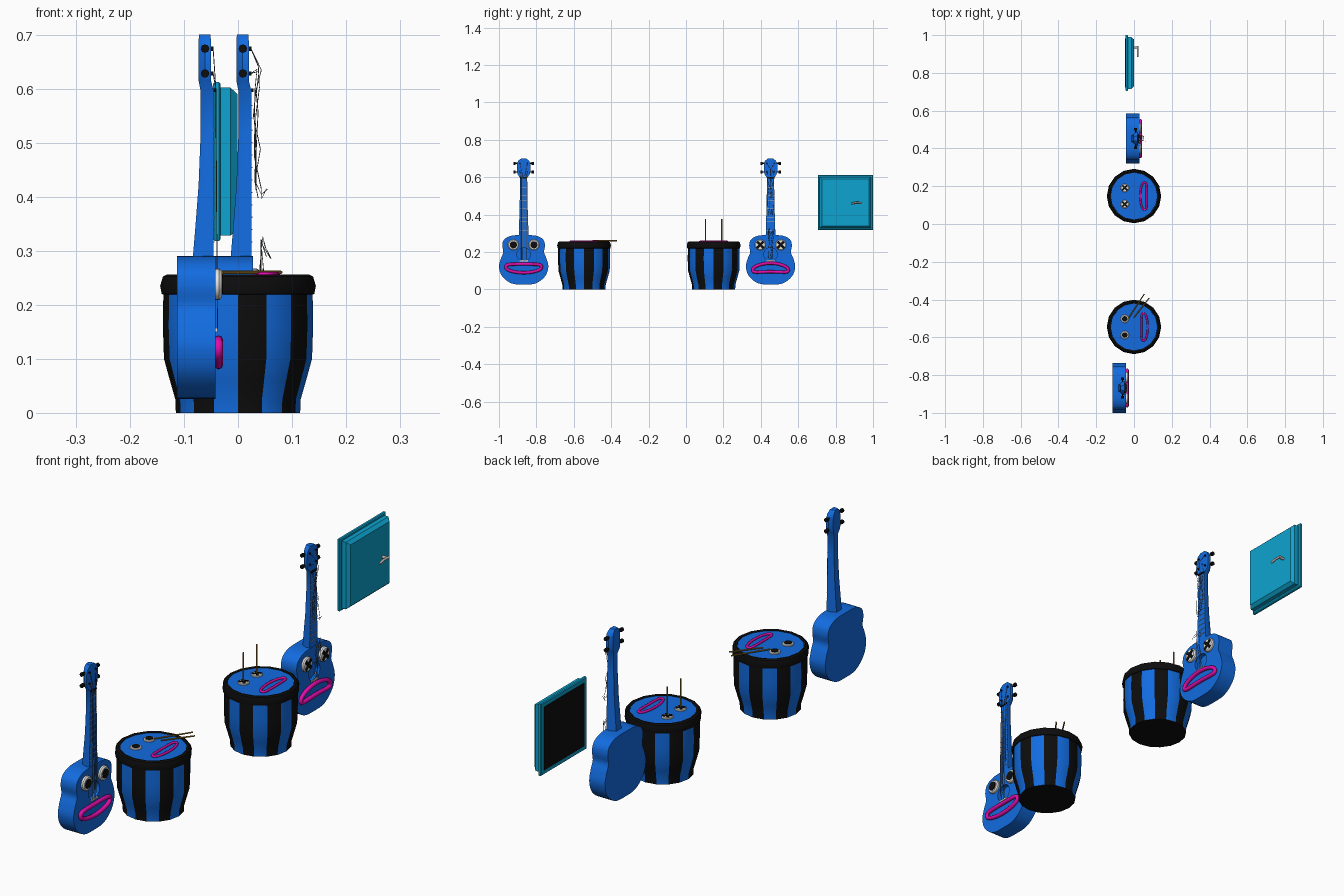
import bpy, bmesh, random
from math import sin, cos, pi, radians
from mathutils import Matrix, Vector

random.seed(4)
if "Cube" in bpy.data.objects:
    bpy.data.objects.remove(bpy.data.objects["Cube"])


def material(name, rgb):
    m = bpy.data.materials.new(name)
    m.use_nodes = True
    m.diffuse_color = (*rgb, 1)
    m.node_tree.nodes["Principled BSDF"].inputs["Base Color"].default_value = (*rgb, 1)
    return m


BLUE = material("blue", (0.006, 0.15, 0.75))
BLACK = material("black", (0.004, 0.004, 0.004))
WHITE = material("white", (0.8, 0.79, 0.76))
PINK = material("magenta", (0.75, 0.004, 0.4))
TEAL = material("teal", (0.004, 0.37, 0.63))
WOOD = material("stick wood", (0.3, 0.16, 0.02))
METAL = material("silver", (0.5, 0.47, 0.45))
STRING = material("string grey", (0.12, 0.12, 0.12))


def add_mesh(name, bm, mats, frame=None, smooth=True):
    bmesh.ops.recalc_face_normals(bm, faces=bm.faces)
    me = bpy.data.meshes.new(name)
    bm.to_mesh(me)
    bm.free()
    ob = bpy.data.objects.new(name, me)
    bpy.context.collection.objects.link(ob)
    for m in mats:
        me.materials.append(m)
    if frame:
        ob.matrix_world = frame
    if smooth:
        bpy.ops.object.select_all(action='DESELECT')
        ob.select_set(True)
        bpy.context.view_layer.objects.active = ob
        bpy.ops.object.shade_smooth_by_angle(angle=radians(35))
    return ob


def loft(name, rings, mats, frame=None, smooth=True, caps=True):
    """Skin equal-length rings of points, closing both ends."""
    bm = bmesh.new()
    loops = [[bm.verts.new(p) for p in r] for r in rings]
    n = len(loops[0])
    for a, b in zip(loops, loops[1:]):
        for i in range(n):
            j = (i + 1) % n
            bm.faces.new((a[i], a[j], b[j], b[i]))
    if caps:
        bm.faces.new(loops[0])
        bm.faces.new(loops[-1])
    return add_mesh(name, bm, mats, frame, smooth)


def circle(r, z, n, cx=0, cy=0):
    return [(cx + r * cos(2 * pi * i / n), cy + r * sin(2 * pi * i / n), z) for i in range(n)]


def box(name, lo, hi, mat, frame=None):
    rings = [[(lo[0], lo[1], z), (hi[0], lo[1], z), (hi[0], hi[1], z), (lo[0], hi[1], z)]
             for z in (lo[2], hi[2])]
    return loft(name, rings, [mat], frame, False)


def tube(name, points, radius, mat, frame=None, cyclic=False, res=2):
    cu = bpy.data.curves.new(name, 'CURVE')
    cu.dimensions = '3D'
    cu.bevel_depth, cu.bevel_resolution, cu.use_fill_caps = radius, res, True
    sp = cu.splines.new('POLY')
    sp.points.add(len(points) - 1)
    for p, co in zip(sp.points, points):
        p.co = (*co, 1)
    sp.use_cyclic_u = cyclic
    cu.materials.append(mat)
    ob = bpy.data.objects.new(name, cu)
    bpy.context.collection.objects.link(ob)
    if frame:
        ob.matrix_world = frame
    return ob


def face_frame(origin, up, out):
    """Local x runs along world y, local y is the face's up, local z points out."""
    m = Matrix((Vector((0, 1, 0)), Vector(up), Vector(out))).transposed().to_4x4()
    m.translation = origin
    return m


def eye(name, frame, a, b, r, depth, crossed):
    loft(name + "_white", [circle(r, -0.002, 24, a, b), circle(r, depth * 0.6, 24, a, b),
                           circle(r * 0.86, depth, 24, a, b)], [WHITE], frame)
    if crossed:
        for k, turn in enumerate((45, -45)):
            f = frame @ Matrix.Translation((a, b, depth)) @ Matrix.Rotation(radians(turn), 4, 'Z')
            box(f"{name}_cross_{k}", (-r * 0.85, -r * 0.22, -0.001),
                (r * 0.85, r * 0.22, 0.002 + k * 0.0004), BLACK, f)
    else:
        loft(name + "_pupil", [circle(r * 0.66, 0, 20, a, b), circle(r * 0.66, depth + 0.002, 20, a, b)],
             [BLACK], frame)


def mouth(name, frame, b, half, height, bend, r):
    pts = []
    for i in range(40):
        t = 2 * pi * i / 40
        x = cos(t)
        y = abs(sin(t)) ** 0.7 * (1 if sin(t) > 0 else -1)
        pts.append((half * x, b + height * y + bend * (x * x - 0.5), r * 0.7))
    tube(name, pts, r, PINK, frame, True)


def smooth_loop(pts, steps=4):
    """Closed Catmull-Rom curve through a few points."""
    out, n = [], len(pts)
    for i in range(n):
        p0, p1, p2, p3 = (Vector(pts[(i + k) % n]) for k in (-1, 0, 1, 2))
        for s in range(steps):
            t = s / steps
            out.append(0.5 * (2 * p1 + (p2 - p0) * t + (2 * p0 - 5 * p1 + 4 * p2 - p3) * t * t
                              + (3 * p1 - p0 - 3 * p2 + p3) * t ** 3))
    return out


HALF_BODY = [(0.065, 0.032), (0.115, 0.07), (0.132, 0.12), (0.122, 0.165), (0.109, 0.198),
             (0.114, 0.235), (0.104, 0.267), (0.065, 0.287)]
OUTLINE = smooth_loop([(0, 0.026)] + HALF_BODY + [(0, 0.29)] + [(-a, b) for a, b in reversed(HALF_BODY)])
# Neck and head sections: height, back, front, half width
NECK = [(0.27, -0.043, -0.003, 0.026), (0.33, -0.038, -0.003, 0.025), (0.42, -0.031, -0.003, 0.022),
        (0.52, -0.027, -0.003, 0.02), (0.595, -0.027, -0.003, 0.019), (0.615, -0.031, -0.008, 0.032),
        (0.63, -0.031, -0.008, 0.036), (0.67, -0.031, -0.008, 0.036), (0.688, -0.031, -0.008, 0.029),
        (0.7, -0.03, -0.009, 0.013)]


def guitar(tag, x, y, broken):
    f = face_frame((x, y, 0), (0, 0, 1), (1, 0, 0))
    body = loft(tag + "_body", [[(p.x, p.y, c) for p in OUTLINE] for c in (-0.071, 0)], [BLUE], f)
    # Sound hole
    cutter = loft(tag + "_hole_cutter", [circle(0.036, c, 28, 0, 0.187) for c in (-0.02, 0.02)], [BLUE], f)
    cutter.hide_render = True
    cutter.hide_viewport = True
    cut = body.modifiers.new("sound_hole", 'BOOLEAN')
    cut.operation, cut.object, cut.solver = 'DIFFERENCE', cutter, 'EXACT'
    # Neck, frets, nut and bridge
    loft(tag + "_neck", [[(-w, z, fr), (w, z, fr), (w, z, (fr + bk) / 2), (w * 0.65, z, bk),
                          (-w * 0.65, z, bk), (-w, z, (fr + bk) / 2)] for z, bk, fr, w in NECK], [BLUE], f)
    for i in range(12):
        z = 0.315 + 0.023 * i
        w = 0.024 - 0.00045 * i
        box(f"{tag}_fret_{i}", (-w, z, -0.004), (w, z + 0.002, -0.0015), METAL, f)
    box(tag + "_nut", (-0.019, 0.594, -0.006), (0.019, 0.6, 0.001), BLACK, f)
    box(tag + "_bridge", (-0.022, 0.15, -0.001), (0.022, 0.157, 0.004), WHITE, f)
    # Tuning pegs
    for s in (-1, 1):
        for z in (0.628, 0.674):
            tube(f"{tag}_peg_shaft", [(s * 0.03, z, -0.019), (s * 0.048, z, -0.019)], 0.003, BLACK, f)
            tube(f"{tag}_peg_knob", [(s * 0.043, z, -0.019), (s * 0.055, z, -0.019)], 0.008, BLACK, f)
            tube(f"{tag}_peg_post", [(s * 0.02, z, -0.01), (s * 0.02, z, -0.003)], 0.004, BLACK, f)
    # Strings
    for i in range(4):
        a = (i - 1.5) * 0.009
        peg = (0.02 if a > 0 else -0.02, 0.674 if i in (1, 2) else 0.628, -0.004)
        if not broken:
            tube(f"{tag}_string_{i}", [peg, (a, 0.6, 0.001), (a, 0.156, 0.004)], 0.0009, STRING, f, res=1)
            continue
        j = lambda s: random.uniform(-s, s)
        top = [peg] + [(a + j(0.008), z + j(0.01), c + j(0.006)) for z, c in
                       ((0.64, 0.012), (0.6, 0.007), (0.55, 0.006), (0.48, 0.008), (0.42, 0.009), (0.395, 0.012),
                        (0.405, 0.025))][:5 + i]
        low = [(a, 0.156, 0.004)] + [(a + j(0.01), z + j(0.012), c + j(0.006)) for z, c in
                                     ((0.21, 0.012), (0.265, 0.015), (0.32, 0.02), (0.295, 0.028))]
        tube(f"{tag}_upper_string_{i}", top, 0.0008, STRING, f, res=1)
        tube(f"{tag}_lower_string_{i}", low, 0.0008, STRING, f, res=1)
    # Face
    for s, side in ((-1, "right"), (1, "left")):
        eye(f"{tag}_{side}_eye", f, s * 0.055, 0.238, 0.029, 0.012, broken)
    mouth(tag + "_mouth", f, 0.11 if broken else 0.116, 0.095, 0.023, -0.014 if broken else 0.008, 0.0085)


def drum(tag, y, broken):
    n = 16
    # Striped shell, one stripe per side
    shell = [(0.115, 0), (0.116, 0.025), (0.126, 0.06), (0.137, 0.1), (0.139, 0.16), (0.138, 0.23)]
    ob = loft(tag + "_shell", [circle(r, z, n) for r, z in shell], [BLUE, BLACK],
              Matrix.Translation((0, y, 0)))
    for p in ob.data.polygons:
        p.material_index = 1 if abs(p.normal.z) > 0.9 or p.index % 2 == 0 else 0
    # Rim and skin
    rim = [(0.134, 0.218), (0.141, 0.22), (0.144, 0.235), (0.139, 0.252), (0.132, 0.256), (0.124, 0.254),
           (0.122, 0.24)]
    loft(tag + "_rim", [circle(r, z, n) for r, z in rim], [BLACK], Matrix.Translation((0, y, 0)))
    loft(tag + "_skin", [circle(0.125, z, n) for z in (0.235, 0.252)], [BLUE], Matrix.Translation((0, y, 0)))
    # Face
    f = face_frame((0, y, 0.252), (-1, 0, 0), (0, 0, 1))
    for s, side in ((-1, "right"), (1, "left")):
        eye(f"{tag}_{side}_eye", f, s * 0.043, 0.049, 0.022, 0.006, broken)
        if broken:
            tube(f"{tag}_{side}_stick", [(s * 0.043, 0.049, 0), (s * 0.043, 0.049, 0.124)], 0.003, WOOD, f)
    mouth(tag + "_mouth", f, -0.053, 0.073, 0.017, -0.006 if broken else 0.006, 0.005)


guitar("happy_guitar", -0.042, -0.868, False)
drum("happy_drum", -0.545, False)
drum("broken_drum", 0.148, True)
guitar("broken_guitar", 0.028, 0.452, True)

# Resting drumsticks
for i, (a, b) in enumerate((((-0.03, -0.5), (0.055, -0.37)), ((0, -0.495), (0.08, -0.392)))):
    tube(f"resting_stick_{i}", [(*a, 0.26), (*b, 0.26)], 0.003, WOOD)


def rect(x, inset):
    y0, y1, z0, z1 = 0.705 + inset, 1 - inset, 0.318 + inset, 0.612 - inset
    return [(x, y0, z0), (x, y1, z0), (x, y1, z1), (x, y0, z1)]


# Hatch: frame, raised panel with bevelled front, dark back
loft("hatch_frame", [rect(-0.046, 0.003), rect(-0.043, 0), rect(-0.035, 0), rect(-0.032, 0.004)], [TEAL], smooth=False)
loft("hatch_panel", [rect(-0.034, 0.01), rect(-0.014, 0.01), rect(-0.011, 0.013), rect(-0.001, 0.022)], [TEAL],
     smooth=False)
loft("hatch_back", [rect(-0.048, 0.018), rect(-0.045, 0.018)], [BLACK], smooth=False)
# Handle
tube("handle_stem", [(-0.002, 0.935, 0.462), (0.02, 0.935, 0.462)], 0.006, METAL)
tube("handle_lever", [(0.02, 0.942, 0.463), (0.02, 0.91, 0.464), (0.02, 0.885, 0.459)], 0.005, METAL)
